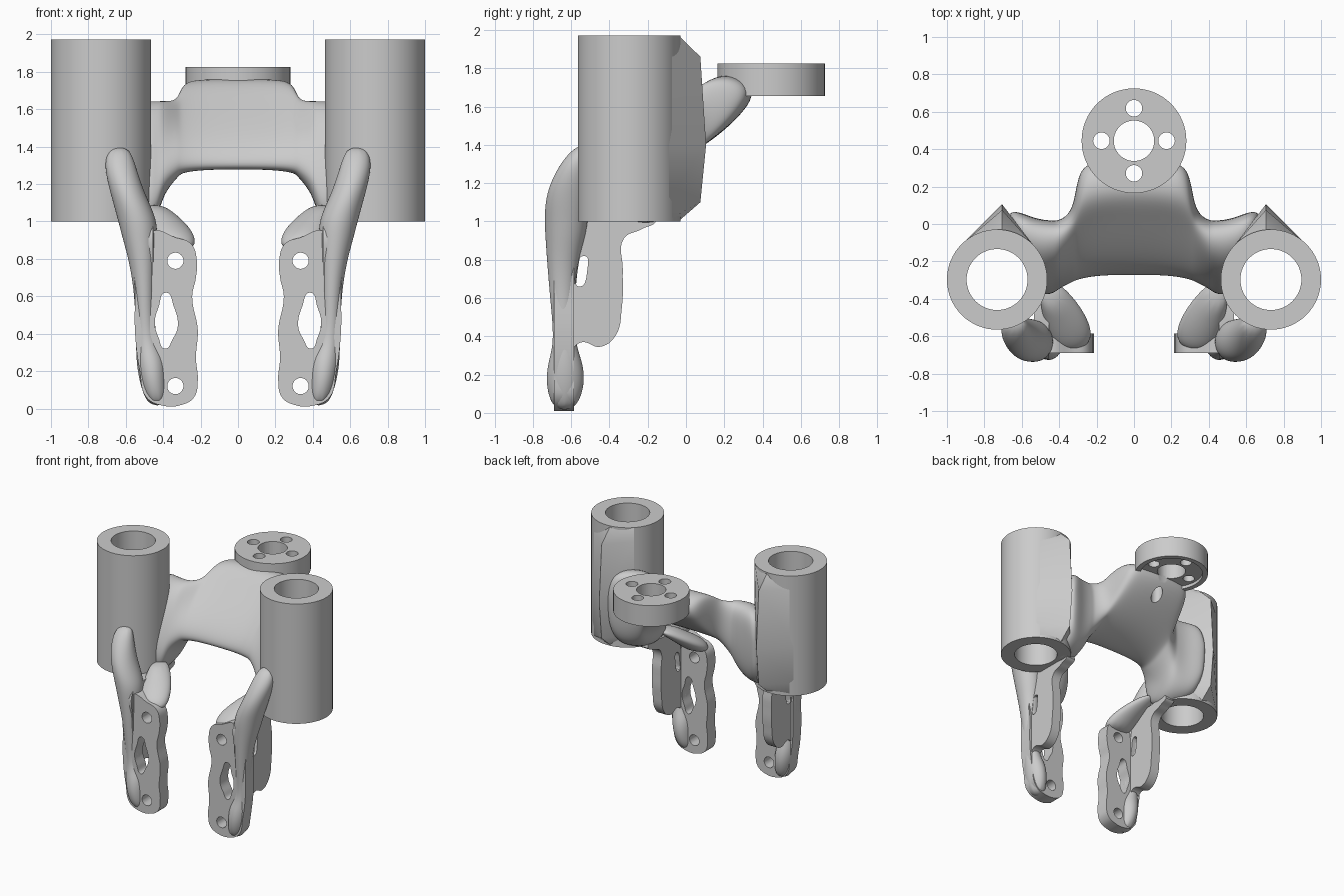
import bpy, bmesh, math
from mathutils import Vector

cube = bpy.data.objects.get("Cube")
if cube:
    bpy.data.objects.remove(cube, do_unlink=True)

grey = bpy.data.materials.new("light_grey")
grey.use_nodes = True
grey.diffuse_color = (0.6, 0.6, 0.6, 1)
grey.node_tree.nodes["Principled BSDF"].inputs["Base Color"].default_value = grey.diffuse_color


def add_object(name, bm):
    bmesh.ops.recalc_face_normals(bm, faces=bm.faces)
    mesh = bpy.data.meshes.new(name)
    bm.to_mesh(mesh)
    bm.free()
    obj = bpy.data.objects.new(name, mesh)
    bpy.context.collection.objects.link(obj)
    return obj


def cylinders(name, specs):
    """Upright cylinders given as x, y, bottom, top, radius."""
    bm = bmesh.new()
    for x, y, low, high, r in specs:
        new = bmesh.ops.create_cone(bm, cap_ends=True, segments=64, radius1=r,
                                    radius2=r, depth=high - low)
        bmesh.ops.translate(bm, verts=new["verts"], vec=(x, y, (low + high) / 2))
    return add_object(name, bm)


def skin(name, rings):
    """Join closed rings of points into a capped solid."""
    bm = bmesh.new()
    rows = [[bm.verts.new(p) for p in ring] for ring in rings]
    n = len(rows[0])
    for a, b in zip(rows, rows[1:]):
        for i in range(n):
            j = (i + 1) % n
            bm.faces.new((a[i], a[j], b[j], b[i]))
    bm.faces.new(rows[0])
    bm.faces.new(rows[-1])
    return add_object(name, bm)


def loft(name, rings):
    obj = skin(name, rings)
    obj.modifiers.new("smooth", "SUBSURF").levels = 3
    return obj


def limb(name, sections):
    """Strut through horizontal ovals given as x, y, z, half width, half depth."""
    turns = [math.tau * i / 10 for i in range(10)]
    return loft(name, [[Vector((x + 1.06 * rx * math.cos(t), y + 1.06 * ry * math.sin(t), z))
                        for t in turns] for x, y, z, rx, ry in sections])


def circle(x, z, r):
    return [(x + r * math.cos(math.tau * i / 12), z + r * math.sin(math.tau * i / 12))
            for i in range(12)]


def plate(name, loops, place, low, high):
    """Flat plate with holes, from curved loops, between two depths."""
    curve = bpy.data.curves.new(name, "CURVE")
    curve.dimensions, curve.fill_mode = "2D", "BOTH"
    curve.extrude = (high - low) / 2
    curve.resolution_u = 6
    for points in loops:
        spline = curve.splines.new("BEZIER")
        spline.bezier_points.add(len(points) - 1)
        spline.use_cyclic_u = True
        for bp, (a, b) in zip(spline.bezier_points, points):
            bp.co = (a, b, 0)
            bp.handle_left_type = bp.handle_right_type = "AUTO"
    temp = bpy.data.objects.new(name + "_curve", curve)
    bpy.context.collection.objects.link(temp)
    bpy.context.view_layer.update()
    mesh = bpy.data.meshes.new_from_object(temp.evaluated_get(bpy.context.evaluated_depsgraph_get()))
    bpy.data.objects.remove(temp)
    bm = bmesh.new()
    bm.from_mesh(mesh)
    bmesh.ops.remove_doubles(bm, verts=bm.verts, dist=0.0005)
    for v in bm.verts:
        v.co = place(v.co.x, v.co.y, v.co.z + (low + high) / 2)
    return add_object(name, bm)


def finish(obj, cutter=None, mirror=False):
    if cutter:
        mod = obj.modifiers.new("cut", "BOOLEAN")
        mod.operation, mod.object, mod.solver = "DIFFERENCE", cutter, "EXACT"
    if mirror:
        obj.modifiers.new("mirror", "MIRROR").use_mirror_merge = False
    bpy.context.view_layer.update()
    graph = bpy.context.evaluated_depsgraph_get()
    mesh = bpy.data.meshes.new_from_object(obj.evaluated_get(graph))
    obj.modifiers.clear()
    obj.data = mesh
    mesh.materials.clear()
    mesh.materials.append(grey)
    bpy.ops.object.select_all(action="DESELECT")
    obj.select_set(True)
    bpy.context.view_layer.objects.active = obj
    bpy.ops.object.shade_smooth_by_angle(angle=math.radians(35))


# Side sleeves with through bores
sx, sy = 0.732, -0.297
bores = cylinders("bore_cutter", [(s * sx, sy, 0.8, 2.2, 0.163) for s in (1, -1)])
finish(cylinders("side_sleeve", [(sx, sy, 1.0, 1.972, 0.268)]), bores, True)

# Chamfered ridge behind each sleeve, tangent to it
plan = [(0.922, -0.125), (0.92, -0.108), (0.705, 0.105), (0.542, -0.108), (0.545, -0.125)]
levels = [(1.0, -0.04), (1.1, 0.075), (1.4, 0.105), (1.86, 0.075), (1.972, -0.04)]
ridge = skin("sleeve_ridge", [[Vector((x, min(y, limit), z)) for x, y in plan]
                              for z, limit in levels])
finish(ridge, mirror=True)

# Mounting disc with centre bore, four bolt holes and a shallow recess below
cy = 0.445
holes = [(0, cy, 1.2, 2.2, 0.108)]
holes += [(dx, cy + dy, 1.2, 2.2, 0.044) for dx, dy in
          ((0.174, 0), (-0.174, 0), (0, 0.174), (0, -0.174))]
drill = cylinders("drill_cutter", holes)
recess = cylinders("recess_cutter", [(0, cy, 1.5, 1.68, 0.24)])
disc = cylinders("mounting_disc", [(0, cy, 1.655, 1.825, 0.28)])
finish(disc, recess)
finish(disc, drill)

# Saddle web joining the sleeves and rising to the disc
half = [
    (0.0, [(-0.31, 1.26), (-0.23, 1.43), (0.06, 1.68), (0.19, 1.80), (0.45, 1.69), (0.10, 1.38), (-0.12, 1.29)]),
    (0.2, [(-0.31, 1.26), (-0.24, 1.43), (0.05, 1.67), (0.17, 1.80), (0.43, 1.69), (0.10, 1.38), (-0.12, 1.28)]),
    (0.30, [(-0.33, 1.25), (-0.27, 1.42), (0.0, 1.65), (0.14, 1.78), (0.40, 1.69), (0.08, 1.37), (-0.12, 1.26)]),
    (0.32, [(-0.34, 1.24), (-0.28, 1.42), (-0.05, 1.63), (0.03, 1.66), (0.08, 1.58), (0.06, 1.33), (-0.12, 1.23)]),
    (0.40, [(-0.38, 1.16), (-0.32, 1.37), (-0.16, 1.64), (-0.01, 1.66), (0.02, 1.5), (0.02, 1.24), (-0.1, 1.13)]),
    (0.43, [(-0.42, 0.97), (-0.34, 1.33), (-0.18, 1.64), (-0.01, 1.66), (0.02, 1.5), (0.02, 1.2), (-0.1, 1.02)]),
    (0.53, [(-0.42, 0.96), (-0.38, 1.33), (-0.2, 1.64), (-0.0, 1.66), (0.03, 1.5), (0.02, 1.14), (-0.07, 0.98)]),
    (0.69, [(-0.12, 1.02), (-0.12, 1.33), (-0.1, 1.62), (0.08, 1.64), (0.105, 1.5), (0.1, 1.18), (0.0, 1.04)]),
]
stations = [(-x, s) for x, s in reversed(half[1:])] + half
web = loft("saddle_web", [[Vector((x, y, z)) for y, z in s] for x, s in stations])
finish(web, drill)
finish(web, bores)

# Front lugs with two eyes and a lens opening
lug_outline = [(0.22, 0.79), (0.25, 0.88), (0.335, 0.915), (0.46, 0.95), (0.54, 0.85),
               (0.55, 0.6), (0.55, 0.4), (0.525, 0.2), (0.49, 0.06), (0.40, 0.015),
               (0.30, 0.02), (0.235, 0.06), (0.215, 0.15), (0.225, 0.27), (0.215, 0.42),
               (0.245, 0.6), (0.225, 0.7)]
lens = [(0.385, 0.62), (0.425, 0.54), (0.445, 0.46), (0.425, 0.38), (0.39, 0.32),
        (0.35, 0.37), (0.322, 0.44), (0.345, 0.55)]
lug = plate("front_lug", [lug_outline, lens, circle(0.335, 0.79, 0.043), circle(0.335, 0.12, 0.043)],
            lambda a, b, c: (a, c, b), -0.69, -0.585)
finish(lug, mirror=True)

# Fore-and-aft side plates with a slot
side_outline = [(-0.69, 0.98), (-0.55, 1.01), (-0.36, 1.01), (-0.16, 1.01), (-0.23, 0.96),
                (-0.325, 0.91), (-0.33, 0.75), (-0.335, 0.55), (-0.37, 0.4), (-0.45, 0.345),
                (-0.54, 0.37), (-0.63, 0.33), (-0.67, 0.5), (-0.70, 0.75)]
slot = [(-0.53, 0.82), (-0.515, 0.75), (-0.56, 0.66), (-0.57, 0.73)]
side = plate("side_plate", [side_outline, slot], lambda a, b, c: (c, a, b), 0.455, 0.535)
finish(side, mirror=True)

# Curved arms from the sleeves down the outside of the lugs
arm = limb("front_arm", [
    (0.635, -0.53, 1.40, 0.05, 0.04), (0.635, -0.575, 1.31, 0.085, 0.08),
    (0.595, -0.615, 1.16, 0.09, 0.115), (0.54, -0.625, 1.02, 0.105, 0.115),
    (0.525, -0.63, 0.92, 0.095, 0.105), (0.51, -0.645, 0.78, 0.07, 0.08),
    (0.50, -0.645, 0.6, 0.052, 0.065), (0.495, -0.635, 0.37, 0.05, 0.052),
    (0.465, -0.63, 0.27, 0.08, 0.09), (0.455, -0.63, 0.15, 0.075, 0.105),
    (0.43, -0.635, 0.01, 0.055, 0.06)])
finish(arm, mirror=True)

# Inner struts from the web to the upper eyes
strut = limb("inner_strut", [
    (0.45, -0.36, 1.09, 0.05, 0.07), (0.41, -0.43, 1.03, 0.09, 0.09),
    (0.37, -0.51, 0.97, 0.11, 0.10), (0.345, -0.58, 0.91, 0.12, 0.10),
    (0.335, -0.62, 0.845, 0.10, 0.06)])
finish(strut, mirror=True)

for helper in (bores, drill, recess):
    bpy.data.objects.remove(helper, do_unlink=True)
